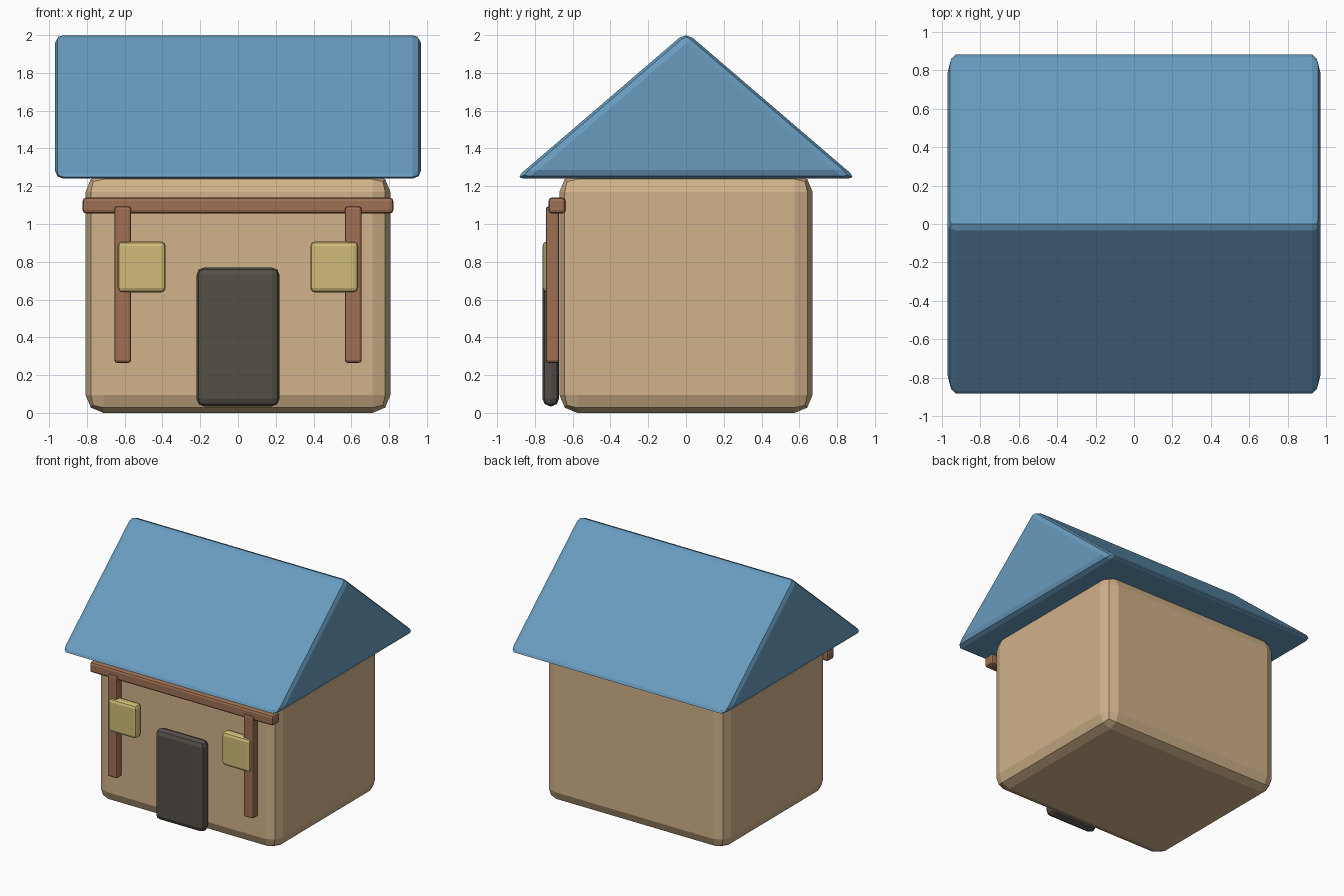
import bpy
import bmesh
from mathutils import Matrix, Vector

default_cube = bpy.data.objects.get("Cube")
if default_cube:
    bpy.data.objects.remove(default_cube, do_unlink=True)


def make_material(name, rgb):
    mat = bpy.data.materials.new(name)
    mat.use_nodes = True
    colour = (*rgb, 1.0)
    mat.diffuse_color = colour
    mat.node_tree.nodes["Principled BSDF"].inputs["Base Color"].default_value = colour
    return mat


plaster = make_material("tan plaster", (0.638, 0.448, 0.254))
roof_blue = make_material("roof blue", (0.140, 0.330, 0.522))
wood = make_material("brown wood", (0.342, 0.163, 0.084))
glow = make_material("window yellow", (0.638, 0.507, 0.188))
dark = make_material("dark door", (0.089, 0.078, 0.064))


def finish(name, bm, mat, bevel):
    """Turn a bmesh into a flat-shaded object with rounded edges."""
    bmesh.ops.recalc_face_normals(bm, faces=bm.faces[:])
    mesh = bpy.data.meshes.new(name)
    bm.to_mesh(mesh)
    bm.free()
    mesh.materials.append(mat)
    obj = bpy.data.objects.new(name, mesh)
    bpy.context.collection.objects.link(obj)
    mod = obj.modifiers.new("rounded edges", "BEVEL")
    mod.width = bevel
    mod.segments = 2
    mod.limit_method = "NONE"
    return obj


def box(name, low, high, mat, bevel):
    low, high = Vector(low), Vector(high)
    bm = bmesh.new()
    bmesh.ops.create_cube(bm, size=1.0, matrix=Matrix.Translation((low + high) / 2)
                          @ Matrix.Diagonal((*(high - low), 1.0)))
    return finish(name, bm, mat, bevel)


def gable_prism(name, half_length, half_depth, base, ridge, mat, bevel):
    bm = bmesh.new()
    outline = [(-half_depth, base), (half_depth, base), (0, ridge)]
    end = bm.faces.new([bm.verts.new((-half_length, y, z)) for y, z in outline])
    extruded = bmesh.ops.extrude_face_region(bm, geom=[end], use_keep_orig=True)
    moved = [v for v in extruded["geom"] if isinstance(v, bmesh.types.BMVert)]
    bmesh.ops.translate(bm, verts=moved, vec=(2 * half_length, 0, 0))
    return finish(name, bm, mat, bevel)


# House body and roof
box("house_walls", (-0.807, -0.67, 0), (0.807, 0.67, 1.265), plaster, 0.095)
gable_prism("gable_roof", 0.97, 0.905, 1.24, 2.016, roof_blue, 0.045)

# Front door
box("front_door", (-0.22, -0.76, 0.035), (0.22, -0.672, 0.77), dark, 0.04)

# Porch beam, posts and windows
box("porch_beam", (-0.822, -0.728, 1.055), (0.822, -0.638, 1.14), wood, 0.018)
for side, label in ((-1, "right"), (1, "left")):
    box(f"porch_post_{label}", (side * 0.61 - 0.044, -0.742, 0.265),
        (side * 0.61 + 0.044, -0.672, 1.093), wood, 0.014)
    box(f"window_{label}", (side * 0.51 - 0.127, -0.76, 0.637),
        (side * 0.51 + 0.127, -0.682, 0.908), glow, 0.025)
